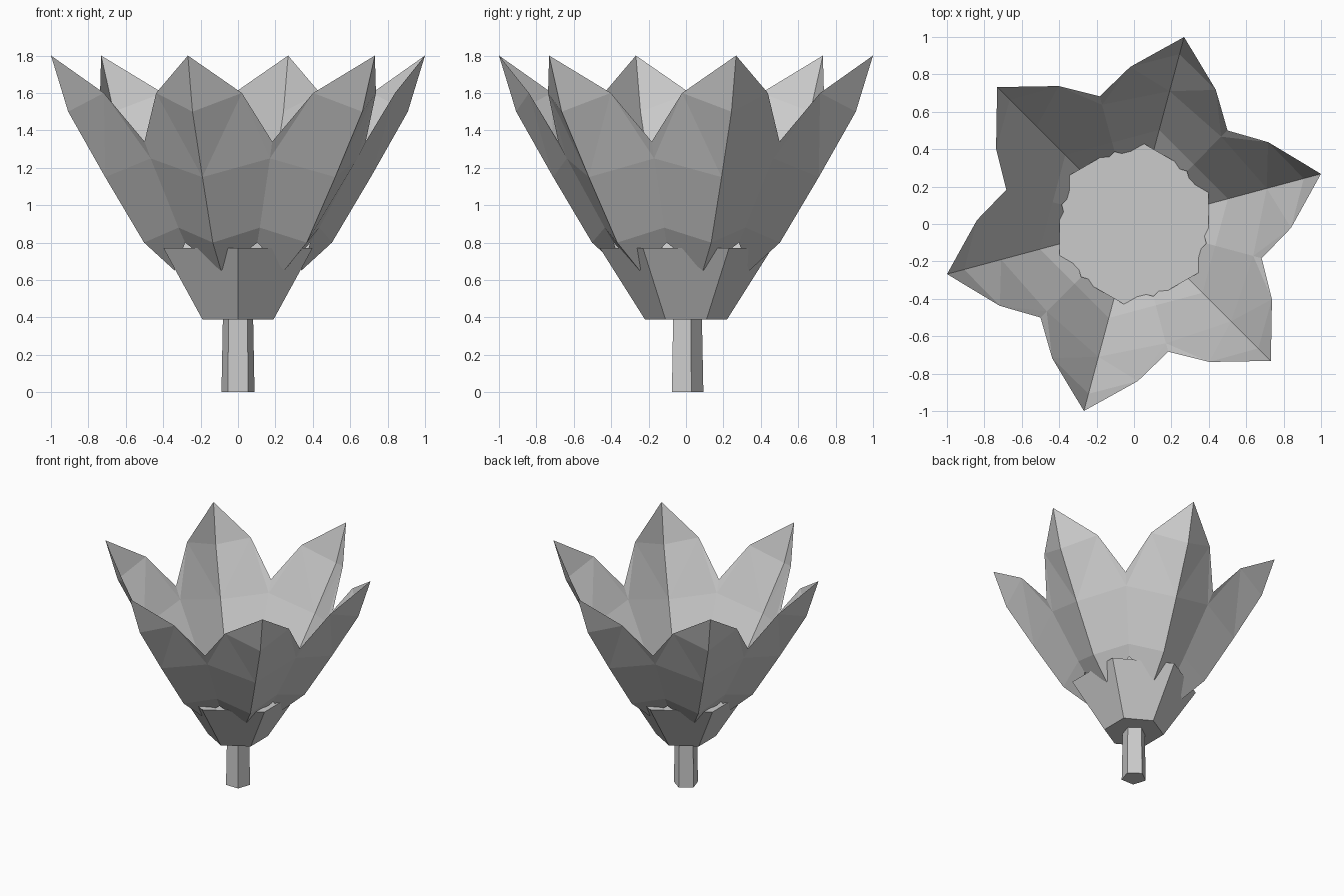
import bpy
import bmesh
from math import radians, sin, cos, pi

default_cube = bpy.data.objects.get("Cube")
if default_cube:
    bpy.data.objects.remove(default_cube, do_unlink=True)

# One pale grey for the whole flower
grey = bpy.data.materials.new("pale grey")
grey.use_nodes = True
colour = (0.6, 0.6, 0.6, 1)
grey.diffuse_color = colour
grey.node_tree.nodes["Principled BSDF"].inputs["Base Color"].default_value = colour


def add_object(name, mesh):
    obj = bpy.data.objects.new(name, mesh)
    bpy.context.collection.objects.link(obj)
    return obj


def tapered_prism(name, sides, start, low, high):
    """Closed prism between two (radius, z) rings, first corner at angle start."""
    bm = bmesh.new()
    rings = []
    for radius, z in (low, high):
        angles = [start + 2 * pi * i / sides for i in range(sides)]
        rings.append([bm.verts.new((radius * cos(a), radius * sin(a), z)) for a in angles])
    bottom, top = rings
    bm.faces.new(bottom[::-1])
    bm.faces.new(top)
    for i in range(sides):
        j = (i + 1) % sides
        bm.faces.new((bottom[i], bottom[j], top[j], top[i]))
    mesh = bpy.data.meshes.new(name)
    bm.to_mesh(mesh)
    bm.free()
    mesh.materials.append(grey)
    return add_object(name, mesh)


def petal_mesh():
    """Folded petal pointing along +x: a centre crease and two mirrored halves."""
    bm = bmesh.new()
    # Crease from base to tip (radius, z)
    crease = [(0.35, 0.65), (0.52, 0.8), (0.735, 1.15), (0.94, 1.5), (1.035, 1.8)]
    # Side edge from base to shoulder (radius, angle, z)
    edge = [(0.40, 30, 0.80), (0.45, 30, 0.88), (0.66, 30, 1.25),
            (0.707, 30, 1.34), (0.84, 16.4, 1.60)]
    spine = [bm.verts.new((r, 0, z)) for r, z in crease]
    for side in (1, -1):
        rim = [bm.verts.new((r * cos(radians(a)), side * r * sin(radians(a)), z))
               for r, a, z in edge]
        faces = [(spine[0], rim[0], rim[1], spine[1]),
                 (spine[1], rim[1], rim[2], spine[2]),
                 (spine[2], rim[2], rim[3], rim[4], spine[3]),
                 (spine[3], rim[4], spine[4])]
        for face in faces:
            bm.faces.new(face[::side])
    bmesh.ops.triangulate(bm, faces=[f for f in bm.faces if len(f.verts) > 4])
    mesh = bpy.data.meshes.new("petal")
    bm.to_mesh(mesh)
    bm.free()
    mesh.materials.append(grey)
    return mesh


# Stem and six-sided cup
tapered_prism("stem", 5, pi / 2, (0.093, 0), (0.085, 0.40))
tapered_prism("cup", 6, pi / 2, (0.22, 0.39), (0.46, 0.77))

# Ring of six petals
shared_petal = petal_mesh()
for i in range(6):
    petal = add_object(f"petal_{i + 1}", shared_petal)
    petal.rotation_euler.z = radians(15 + 60 * i)
